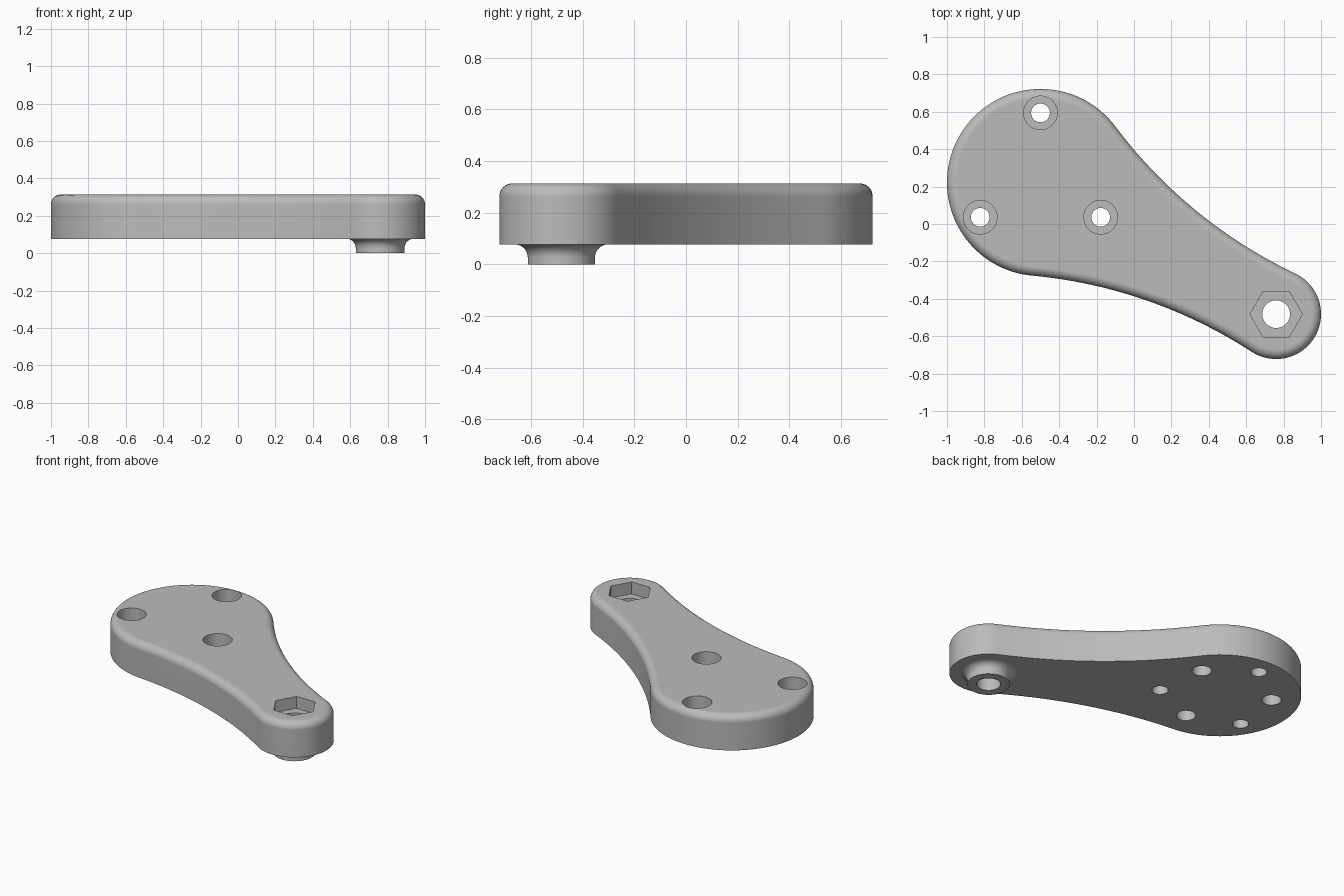
import bpy, bmesh, math
from mathutils import Vector

cube = bpy.data.objects.get("Cube")
if cube:
    bpy.data.objects.remove(cube, do_unlink=True)

BOTTOM, TOP = 0.077, 0.313
BIG, BIG_R = Vector((-0.5, 0.222)), 0.5
TIP, TIP_R = Vector((0.76, -0.482)), 0.24
WAIST_R = 2.6
FILLET = 0.05

grey = bpy.data.materials.new("plain_grey")
grey.use_nodes = True
colour = (0.5, 0.5, 0.5, 1)
grey.diffuse_color = colour
grey.node_tree.nodes["Principled BSDF"].inputs["Base Color"].default_value = colour


def skin(name, rings):
    """Solid made of stacked closed rings with capped ends."""
    bm = bmesh.new()
    loops = [[bm.verts.new(p) for p in ring] for ring in rings]
    n = len(loops[0])
    for low, high in zip(loops, loops[1:]):
        for i in range(n):
            j = (i + 1) % n
            bm.faces.new((low[i], low[j], high[j], high[i]))
    bm.faces.new(loops[0][::-1])
    bm.faces.new(loops[-1])
    bmesh.ops.recalc_face_normals(bm, faces=bm.faces)
    mesh = bpy.data.meshes.new(name)
    bm.to_mesh(mesh)
    bm.free()
    mesh.materials.append(grey)
    ob = bpy.data.objects.new(name, mesh)
    bpy.context.collection.objects.link(ob)
    return ob


def lathe(name, centre, profile, sides=48):
    """Stack of circles given as (radius, z)."""
    turn = [2 * math.pi * i / sides for i in range(sides)]
    return skin(name, [[(centre[0] + r * math.cos(a), centre[1] + r * math.sin(a), z)
                        for a in turn] for r, z in profile])


def polar(centre, radius, angle):
    return centre + radius * Vector((math.cos(angle), math.sin(angle)))


def heading(start, end):
    return math.atan2(end.y - start.y, end.x - start.x)


def outline(inset, z):
    """Two rounded ends joined by tangent concave arcs."""
    axis, d = heading(BIG, TIP), (TIP - BIG).length
    a, b = BIG_R + WAIST_R, TIP_R + WAIST_R
    alpha = math.acos((a * a + d * d - b * b) / (2 * a * d))
    upper, lower = polar(BIG, a, axis + alpha), polar(BIG, a, axis - alpha)
    arcs = [
        (BIG, BIG_R - inset, axis + alpha, axis - alpha + 2 * math.pi, 72),
        (lower, WAIST_R + inset, heading(lower, BIG), heading(lower, TIP), 32),
        (TIP, TIP_R - inset, heading(TIP, lower), heading(TIP, upper), 40),
        (upper, WAIST_R + inset, heading(upper, TIP), heading(upper, BIG), 32),
    ]
    return [(*polar(c, r, s + (e - s) * i / n), z)
            for c, r, s, e, n in arcs for i in range(n)]


# Plate with rounded upper rim
rings = [outline(0, BOTTOM)]
for i in range(9):
    t = math.pi / 2 * i / 8
    rings.append(outline(FILLET * (1 - math.cos(t)), TOP - FILLET * (1 - math.sin(t))))
plate = skin("arm_plate", rings)

# Boss under the narrow end, flaring into the plate
flare = [(0.13, 0)]
for i in range(9):
    t = math.pi / 2 * i / 8
    flare.append((0.13 + FILLET * (1 - math.cos(t)), BOTTOM - FILLET * (1 - math.sin(t))))
flare.append((flare[-1][0], BOTTOM + 0.03))
boss = lathe("pivot_boss", TIP, flare, 64)

# Cutters: stepped screw holes, blind holes below, pivot bore and nut pocket
cutters = []
for k in range(3):
    screw = polar(BIG, 0.372, math.radians(90 + 120 * k))
    step = TOP - 0.13
    cutters.append(lathe("screw_hole_cutter", screw,
                         [(0.05, -0.1), (0.05, step), (0.09, step), (0.09, 0.5)]))
    blind = polar(BIG, 0.322, math.radians(30 + 120 * k))
    cutters.append(lathe("blind_hole_cutter", blind, [(0.06, -0.1), (0.06, BOTTOM + 0.15)]))
cutters.append(lathe("pivot_bore_cutter", TIP, [(0.074, -0.1), (0.074, 0.5)]))
cutters.append(lathe("nut_pocket_cutter", TIP, [(0.14, TOP - 0.08), (0.14, 0.5)], 6))

bpy.ops.object.select_all(action='DESELECT')
bpy.context.view_layer.objects.active = plate
plate.select_set(True)
for tool in [boss] + cutters:
    tool.hide_render = True
    mod = plate.modifiers.new("cut", 'BOOLEAN')
    mod.operation = 'UNION' if tool is boss else 'DIFFERENCE'
    mod.solver = 'EXACT'
    mod.object = tool
    bpy.ops.object.modifier_apply(modifier=mod.name)
    bpy.data.objects.remove(tool, do_unlink=True)

# Smooth curved walls, crisp edges
bpy.ops.object.shade_smooth_by_angle(angle=math.radians(30))
weighted = plate.modifiers.new("even_shading", 'WEIGHTED_NORMAL')
weighted.keep_sharp = True
